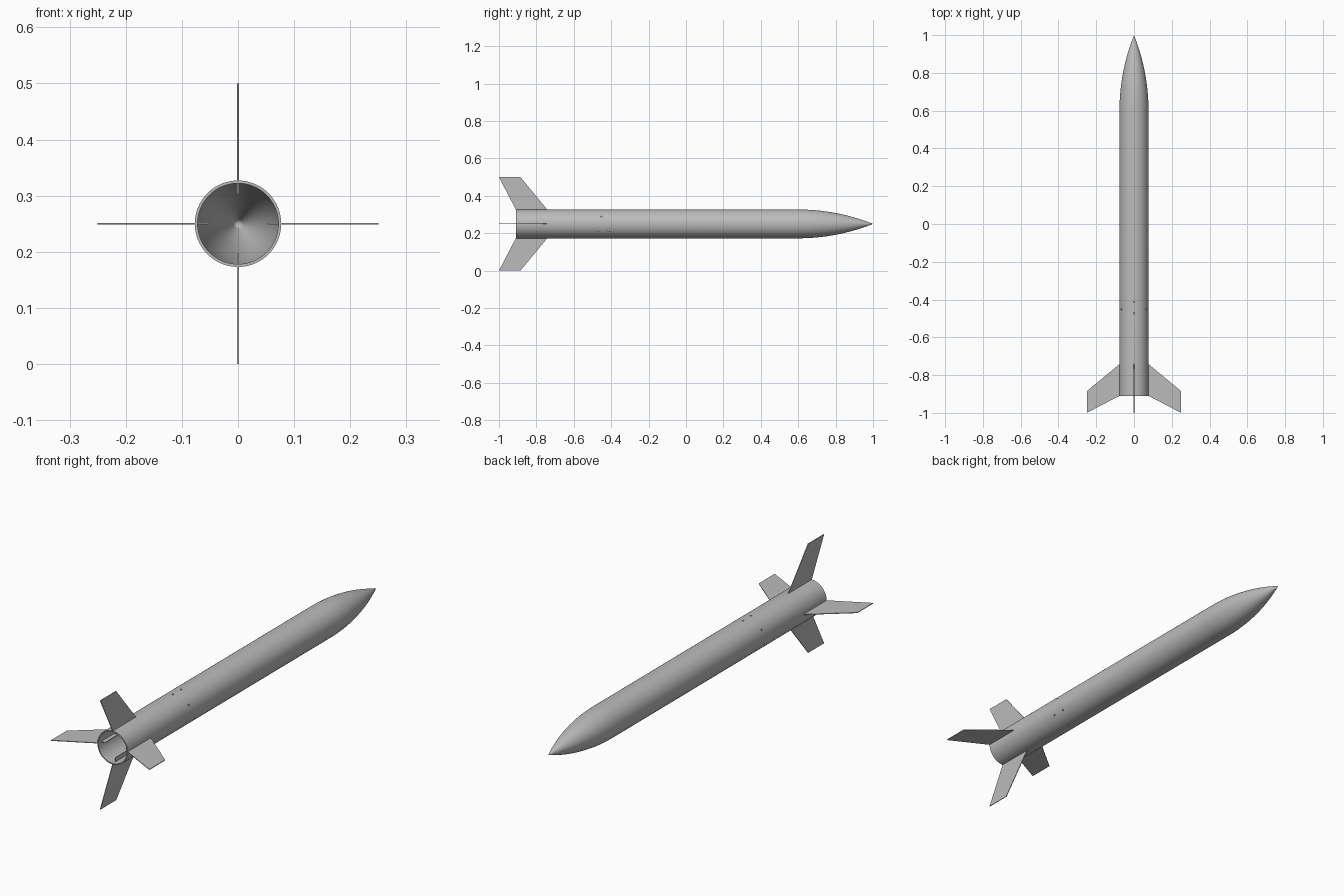
import bpy, bmesh, math
from mathutils import Matrix, Vector

if "Cube" in bpy.data.objects:
    bpy.data.objects.remove(bpy.data.objects["Cube"], do_unlink=True)

AXIS_Z = 0.25
RADIUS, WALL = 0.077, 0.005
TAIL, SHOULDER, TIP = -0.91, 0.6, 1.0
SEGMENTS = 64

grey = bpy.data.materials.new("plain grey")
grey.use_nodes = True
colour = (0.5, 0.5, 0.5, 1)
grey.diffuse_color = colour
grey.node_tree.nodes["Principled BSDF"].inputs["Base Color"].default_value = colour


def make_object(name, bm):
    bmesh.ops.recalc_face_normals(bm, faces=bm.faces)
    mesh = bpy.data.meshes.new(name)
    bm.to_mesh(mesh)
    bm.free()
    mesh.materials.append(grey)
    obj = bpy.data.objects.new(name, mesh)
    bpy.context.collection.objects.link(obj)
    return obj


def activate(obj):
    bpy.ops.object.select_all(action="DESELECT")
    obj.select_set(True)
    bpy.context.view_layer.objects.active = obj


def ogive(radius, length, steps=16):
    """Tangent ogive from the shoulder to a point, as (radius, y)."""
    rho = (radius ** 2 + length ** 2) / (2 * radius)
    points = []
    for i in range(steps + 1):
        t = length * i / steps
        r = math.sqrt(rho ** 2 - t ** 2) + radius - rho
        points.append((max(r, 0), SHOULDER + t))
    return points


# Hollow body and nose, one closed wall spun about the long axis
inner = RADIUS - WALL
profile = [(RADIUS, TAIL)] + ogive(RADIUS, TIP - SHOULDER)
inside = [(inner, TAIL)] + ogive(inner, TIP - SHOULDER - 0.02)
profile += inside[::-1]
bm = bmesh.new()
rings = []
for r, y in profile:
    if r < 1e-5:
        rings.append([bm.verts.new((0, y, AXIS_Z))] * SEGMENTS)
        continue
    rings.append([bm.verts.new((r * math.cos(a), y, AXIS_Z + r * math.sin(a)))
                  for a in (math.tau * k / SEGMENTS for k in range(SEGMENTS))])
for i, ring in enumerate(rings):
    following = rings[(i + 1) % len(rings)]
    for k in range(SEGMENTS):
        n = (k + 1) % SEGMENTS
        corners = list(dict.fromkeys((ring[k], ring[n], following[n], following[k])))
        if len(corners) > 2:
            bm.faces.new(corners)
body = make_object("body_tube_and_nose", bm)

# Small vent and pin holes around the body
bm = bmesh.new()
holes = [(angle, y) for angle in (90, 210, 330) for y in (-0.413, -0.472)]
holes += [(angle, -0.452) for angle in (30, 150, 270)]
for angle, y in holes:
    a = math.radians(angle)
    out = Vector((math.cos(a), 0, math.sin(a)))
    place = Matrix.Translation(out * RADIUS + Vector((0, y, AXIS_Z)))
    turn = out.to_track_quat("Z", "Y").to_matrix().to_4x4()
    bmesh.ops.create_cone(bm, cap_ends=True, segments=12, radius1=0.004,
                          radius2=0.004, depth=0.03, matrix=place @ turn)
cutter = make_object("hole_cutter", bm)
cutter.hide_render = True
cut = body.modifiers.new("holes", "BOOLEAN")
cut.operation = "DIFFERENCE"
cut.solver = "EXACT"
cut.object = cutter
activate(body)
bpy.ops.object.modifier_apply(modifier=cut.name)
bpy.data.objects.remove(cutter, do_unlink=True)
activate(body)
bpy.ops.object.shade_smooth_by_angle(angle=math.radians(35))

# Four thin swept fins, each with a tab through the tube wall
outline = [(RADIUS, -0.742), (0.25, -0.885), (0.25, -1.0), (RADIUS, -0.91),
           (RADIUS, -0.89), (0.053, -0.89), (0.053, -0.75), (RADIUS, -0.75)]
THICKNESS = 0.003
for index, name in enumerate(("left_fin", "top_fin", "right_fin", "bottom_fin")):
    bm = bmesh.new()
    face = bm.faces.new([bm.verts.new((r, y, -THICKNESS / 2)) for r, y in outline])
    extruded = bmesh.ops.extrude_face_region(bm, geom=[face])["geom"]
    moved = [v for v in extruded if isinstance(v, bmesh.types.BMVert)]
    bmesh.ops.translate(bm, verts=moved, vec=(0, 0, THICKNESS))
    spin = Matrix.Rotation(-index * math.pi / 2, 4, "Y")
    bmesh.ops.transform(bm, verts=bm.verts,
                        matrix=Matrix.Translation((0, 0, AXIS_Z)) @ spin)
    make_object(name, bm)
